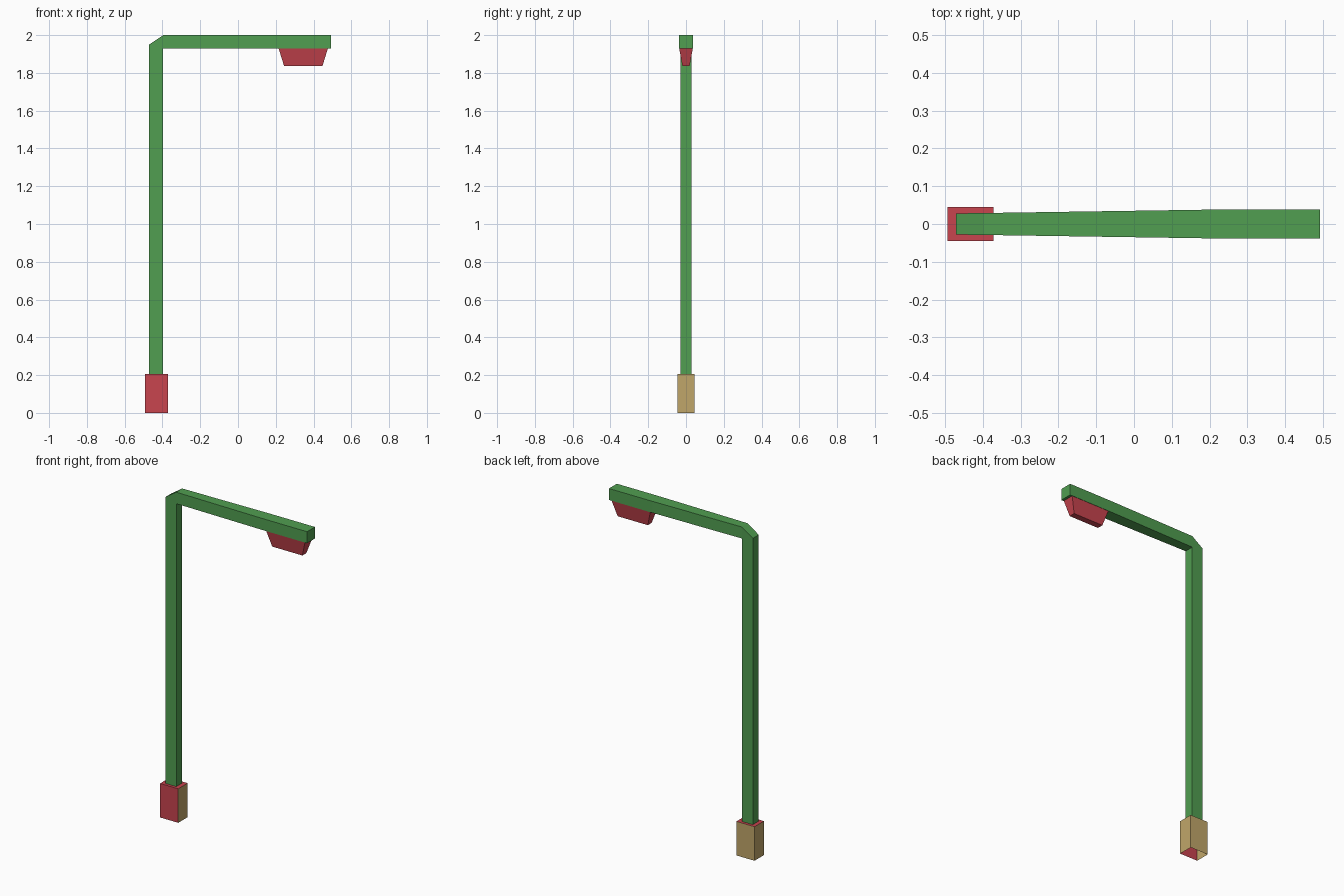
import bpy, bmesh

if "Cube" in bpy.data.objects:
    bpy.data.objects.remove(bpy.data.objects["Cube"])


def material(name, rgb):
    m = bpy.data.materials.new(name)
    m.diffuse_color = (*rgb, 1)
    m.use_nodes = True
    m.node_tree.nodes["Principled BSDF"].inputs["Base Color"].default_value = m.diffuse_color
    return m


green = material("pole green", (0.082, 0.342, 0.082))
red = material("lamp red", (0.578, 0.058, 0.078))
tan = material("base tan", (0.527, 0.381, 0.144))


def finish(name, bm, mats):
    bmesh.ops.remove_doubles(bm, verts=bm.verts, dist=1e-5)
    bmesh.ops.recalc_face_normals(bm, faces=bm.faces)
    me = bpy.data.meshes.new(name)
    bm.to_mesh(me)
    bm.free()
    for m in mats:
        me.materials.append(m)
    ob = bpy.data.objects.new(name, me)
    bpy.context.collection.objects.link(ob)
    return ob


def loft(name, rings, mats, cap_start=True):
    """Join four-cornered rings into a tube and cap its ends."""
    bm = bmesh.new()
    loops = [[bm.verts.new(p) for p in r] for r in rings]
    for a, b in zip(loops, loops[1:]):
        for i in range(4):
            j = (i + 1) % 4
            bm.faces.new((a[i], a[j], b[j], b[i]))
    if cap_start:
        bm.faces.new(loops[0])
    bm.faces.new(loops[-1])
    return finish(name, bm, mats)


def flat_ring(x0, x1, h, z):
    return [(x0, -h, z), (x1, -h, z), (x1, h, z), (x0, h, z)]


# Bent pole and arm: outer point, inner point, half width
path = [((-0.47, 0.205), (-0.396, 0.205), 0.028),
        ((-0.47, 1.95), (-0.396, 1.93), 0.028),
        ((-0.396, 2.0), (-0.396, 1.93), 0.029),
        ((0.2, 2.0), (0.2, 1.93), 0.038),
        ((0.492, 2.0), (0.492, 1.93), 0.038)]
loft("pole_and_arm",
     [[(o[0], -h, o[1]), (i[0], -h, i[1]), (i[0], h, i[1]), (o[0], h, o[1])]
      for o, i, h in path], [green])

# Tapered lamp head under the arm
loft("lamp_head", [flat_ring(0.215, 0.476, 0.036, 1.93),
                   flat_ring(0.244, 0.447, 0.019, 1.836)], [red])

# Base box, open below: red front and top, tan on the other sides
base = loft("base", [flat_ring(-0.493, -0.371, 0.045, 0),
                     flat_ring(-0.493, -0.371, 0.045, 0.207)],
            [tan, red], cap_start=False)
for f in base.data.polygons:
    f.material_index = int(f.normal.y < -0.5 or f.normal.z > 0.5)
